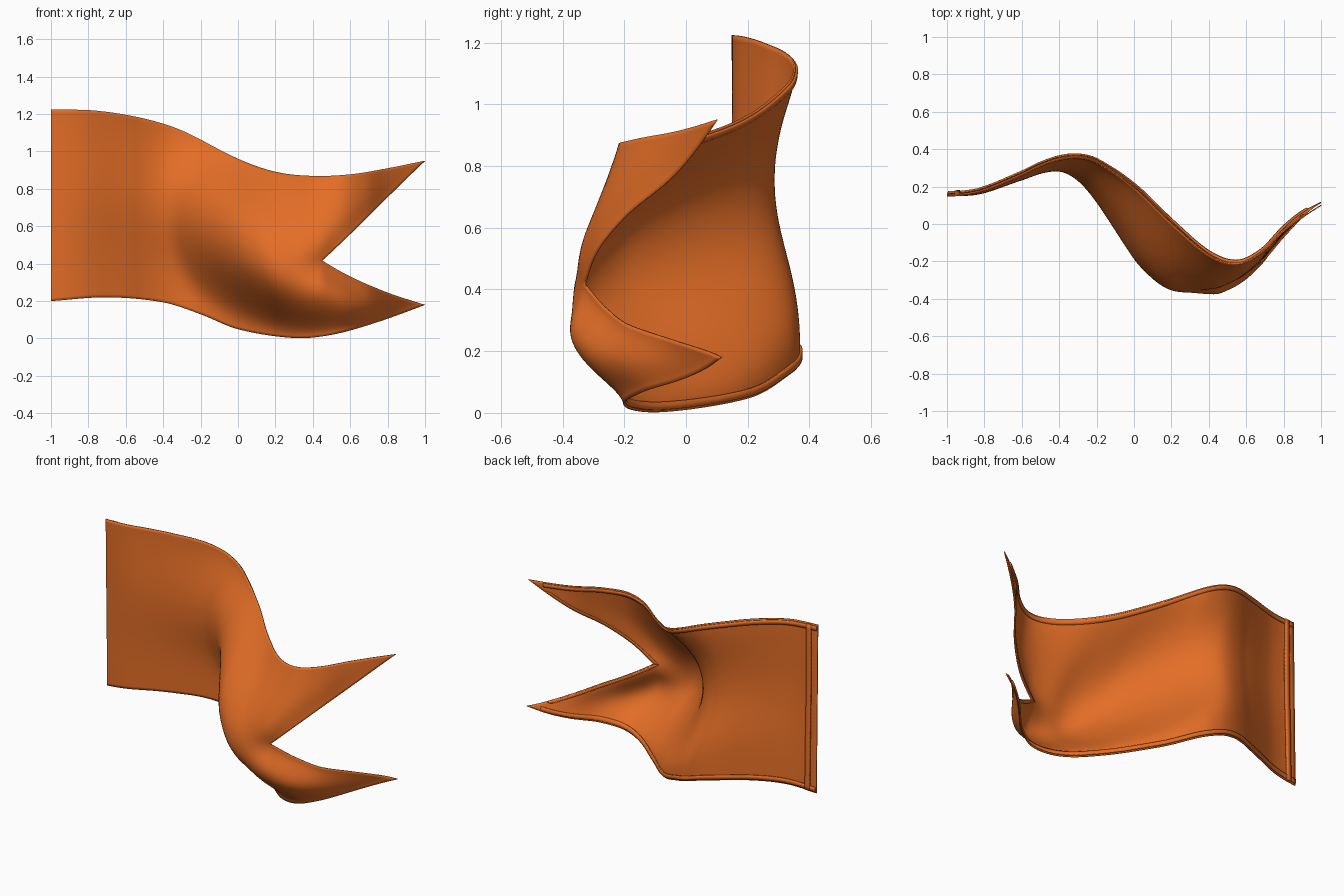
import bpy, math
from mathutils import Vector

cube = bpy.data.objects.get("Cube")
if cube:
    bpy.data.objects.remove(cube)

# Cloth colour
cloth = bpy.data.materials.new("orange_cloth")
cloth.use_nodes = True
colour = (0.77, 0.155, 0.02, 1)
cloth.diffuse_color = colour
bsdf = cloth.node_tree.nodes["Principled BSDF"]
bsdf.inputs["Base Color"].default_value = colour
bsdf.inputs["Roughness"].default_value = 0.8

# Guide curves along the length: (x, value)
BOTTOM = [(-1, .2), (-.7, .22), (-.4, .193), (-.2, .13), (0, .05), (.3, .003),
          (.5, .02), (.75, .09), (1, .18)]
TOP = [(-1, 1.225), (-.75, 1.217), (-.5, 1.175), (-.3, 1.112), (0, .96), (.2, .89),
       (.4, .868), (.6, .877), (.8, .91), (1, .95)]
WAVE = [(-1, .165), (-.9, .17), (-.8, .192), (-.6, .275), (-.5, .323), (-.4, .357),
        (-.3, .367), (-.2, .342), (0, .21), (.2, .02), (.4, -.15), (.55, -.2),
        (.68, -.14), (.8, -.025), (1, .115)]
BELLY = [(-1, 0), (-.8, -.015), (-.6, -.03), (-.4, -.065), (-.3, -.125), (-.2, -.215),
         (0, -.385), (.1, -.4), (.2, -.365), (.3, -.29), (.42, -.22), (.55, -.15),
         (.7, -.12), (.8, -.09), (1, 0)]
CENTRE = [(-1, .59), (-.4, .57), (-.2, .515), (0, .49), (.25, .41), (.45, .36),
          (.7, .28), (1, .22)]
SHARP = [(-1, 2), (-.45, 1.9), (.1, 1.1), (1, 1.1)]
NOTCH_X, NOTCH_V = .45, .474


def curve(points, x):
    """Smooth cubic interpolation through the guide points."""
    def slope(k):
        a, b = points[max(k - 1, 0)], points[min(k + 1, len(points) - 1)]
        return (b[1] - a[1]) / (b[0] - a[0])
    i = 0
    while i < len(points) - 2 and x > points[i + 1][0]:
        i += 1
    (x0, y0), (x1, y1) = points[i], points[i + 1]
    h = x1 - x0
    t = (x - x0) / h
    return (y0 * (1 + 2 * t) * (1 - t) ** 2 + y1 * t * t * (3 - 2 * t)
            + h * t * (1 - t) * (slope(i) * (1 - t) - slope(i + 1) * t))


def tail_end(v):
    """Length of the cloth at height fraction v, giving the swallow tail."""
    t = (NOTCH_V - v) / NOTCH_V if v < NOTCH_V else (v - NOTCH_V) / (1 - NOTCH_V)
    return NOTCH_X + (1 - NOTCH_X) * t


def tail_curl(x, v):
    """Backward curl along the slanted edges of the tail."""
    opening = .5 * max(0, (x - NOTCH_X) / (1 - NOTCH_X))
    near = (abs(v - NOTCH_V) - opening) / .12
    t = min(1, max(0, (x - .26) / .24))
    amount = .055 - .03 * math.tanh((v - NOTCH_V) / .1)
    return amount * math.exp(-near * near) * t * t * (3 - 2 * t) * min(1, 2.5 * (1 - x))


def surface(x, v):
    low, high = curve(BOTTOM, x), curve(TOP, x)
    centre = curve(CENTRE, x)
    arc = max(0, math.sin(math.pi * v ** (math.log(.5) / math.log(centre))))
    bulge = arc ** (curve(SHARP, x) + 1.7 * max(0, 1 - v / centre))
    y = curve(WAVE, x) - .015 * v + curve(BELLY, x) * bulge + tail_curl(x, v)
    return Vector((x, y, low + (high - low) * v))


def behind(x, v, distance):
    """Point on the cloth pushed out of its back."""
    e = .004
    va, vb = max(v - e, 0), min(v + e, 1)
    xa, xb = max(x - e, -1), min(x + e, 1)
    n = (surface(x, vb) - surface(x, va)).cross(surface(xb, v) - surface(xa, v))
    return surface(x, v) + n.normalized() * distance


def sheet(name, columns, rows, point, thickness):
    verts = [point(a, b) for b in rows for a in columns]
    w = len(columns)
    faces = [(j * w + i, j * w + i + 1, (j + 1) * w + i + 1, (j + 1) * w + i)
             for j in range(len(rows) - 1) for i in range(w - 1)]
    mesh = bpy.data.meshes.new(name)
    mesh.from_pydata(verts, [], faces)
    mesh.materials.append(cloth)
    obj = bpy.data.objects.new(name, mesh)
    bpy.context.collection.objects.link(obj)
    solid = obj.modifiers.new("thickness", "SOLIDIFY")
    solid.thickness = thickness
    solid.offset = 0
    bpy.ops.object.select_all(action="DESELECT")
    obj.select_set(True)
    bpy.context.view_layer.objects.active = obj
    bpy.ops.object.shade_smooth_by_angle(angle=math.radians(40))


def span(a, b, n):
    return [a + (b - a) * i / n for i in range(n + 1)]


# Main cloth with a swallow tail, one row passing through the notch
heights = span(0, NOTCH_V, 28) + span(NOTCH_V, 1, 30)[1:]
sheet("flag_cloth", span(0, 1, 90), heights,
      lambda s, v: surface(-1 + s * (tail_end(v) + 1), v), .006)

# Raised hems on the back: bottom, top and hoist edges
for name, lo, hi in (("bottom_hem", .008, .034), ("top_hem", .966, .992)):
    sheet(name, span(-.995, .93, 90), span(lo, hi, 2),
          lambda x, v: behind(x, v, .006), .009)
sheet("hoist_hem", span(-.96, -.93, 2), span(.005, .995, 40),
      lambda x, v: behind(x, v, .008), .012)

# Narrow hems on the slanted tail edges
for name, lo, hi in (("lower_tail_hem", .07, NOTCH_V), ("upper_tail_hem", NOTCH_V, .93)):
    sheet(name, span(.008, .03, 2), span(lo, hi, 36),
          lambda d, v: behind(tail_end(v) - d, v, .004), .005)
